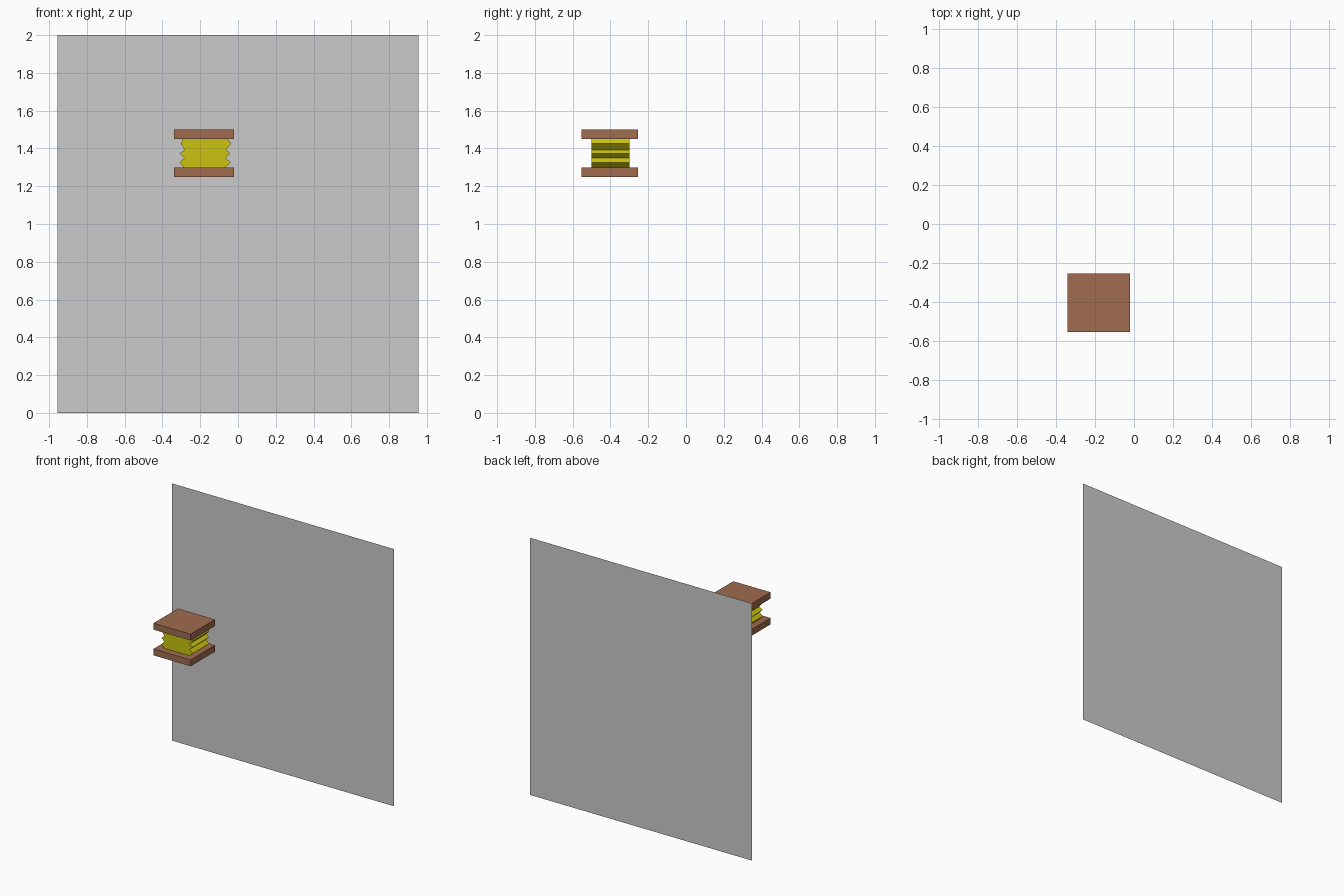
import bpy
import bmesh

if "Cube" in bpy.data.objects:
    bpy.data.objects.remove(bpy.data.objects["Cube"])


def material(name, rgb):
    m = bpy.data.materials.new(name)
    m.diffuse_color = (*rgb, 1)
    m.use_nodes = True
    m.node_tree.nodes["Principled BSDF"].inputs["Base Color"].default_value = m.diffuse_color
    return m


brown = material("brown wood", (0.35, 0.15, 0.08))
yellow = material("yellow bellows", (0.60, 0.55, 0.005))
grey = material("grey wall", (0.60, 0.60, 0.60))


def extrude_profile(name, points, y0, y1, mat):
    """Flat x-z profile at y0, extruded back to y1 (left as a sheet if equal)."""
    bm = bmesh.new()
    face = bm.faces.new([bm.verts.new((x, y0, z)) for x, z in points])
    if y1 != y0:
        geom = bmesh.ops.extrude_face_region(bm, geom=[face], use_keep_orig=True)["geom"]
        moved = [v for v in geom if isinstance(v, bmesh.types.BMVert)]
        bmesh.ops.translate(bm, verts=moved, vec=(0, y1 - y0, 0))
        bmesh.ops.recalc_face_normals(bm, faces=bm.faces)
    mesh = bpy.data.meshes.new(name)
    bm.to_mesh(mesh)
    bm.free()
    mesh.materials.append(mat)
    obj = bpy.data.objects.new(name, mesh)
    bpy.context.collection.objects.link(obj)
    return obj


def rect(x0, x1, z0, z1):
    return [(x0, z0), (x1, z0), (x1, z1), (x0, z1)]


# thin wall sheet behind everything
extrude_profile("back_wall", rect(-0.955, 0.955, 0, 2), 0.553, 0.553, grey)

# end boards
for name, z in (("lower_board", 1.25), ("upper_board", 1.45)):
    extrude_profile(name, rect(-0.34, -0.02, z, z + 0.05), -0.553, -0.253, brown)

# pleated bellows: zigzag on both ends
levels = [1.30, 1.325, 1.35, 1.373, 1.393, 1.425, 1.45]
right = [-0.068, -0.038, -0.065, -0.040, -0.064, -0.035, -0.055]
left = [-0.287, -0.309, -0.284, -0.309, -0.282, -0.304, -0.292]
profile = list(zip(right, levels)) + list(zip(left, levels))[::-1]
extrude_profile("bellows", profile, -0.50, -0.30, yellow)
